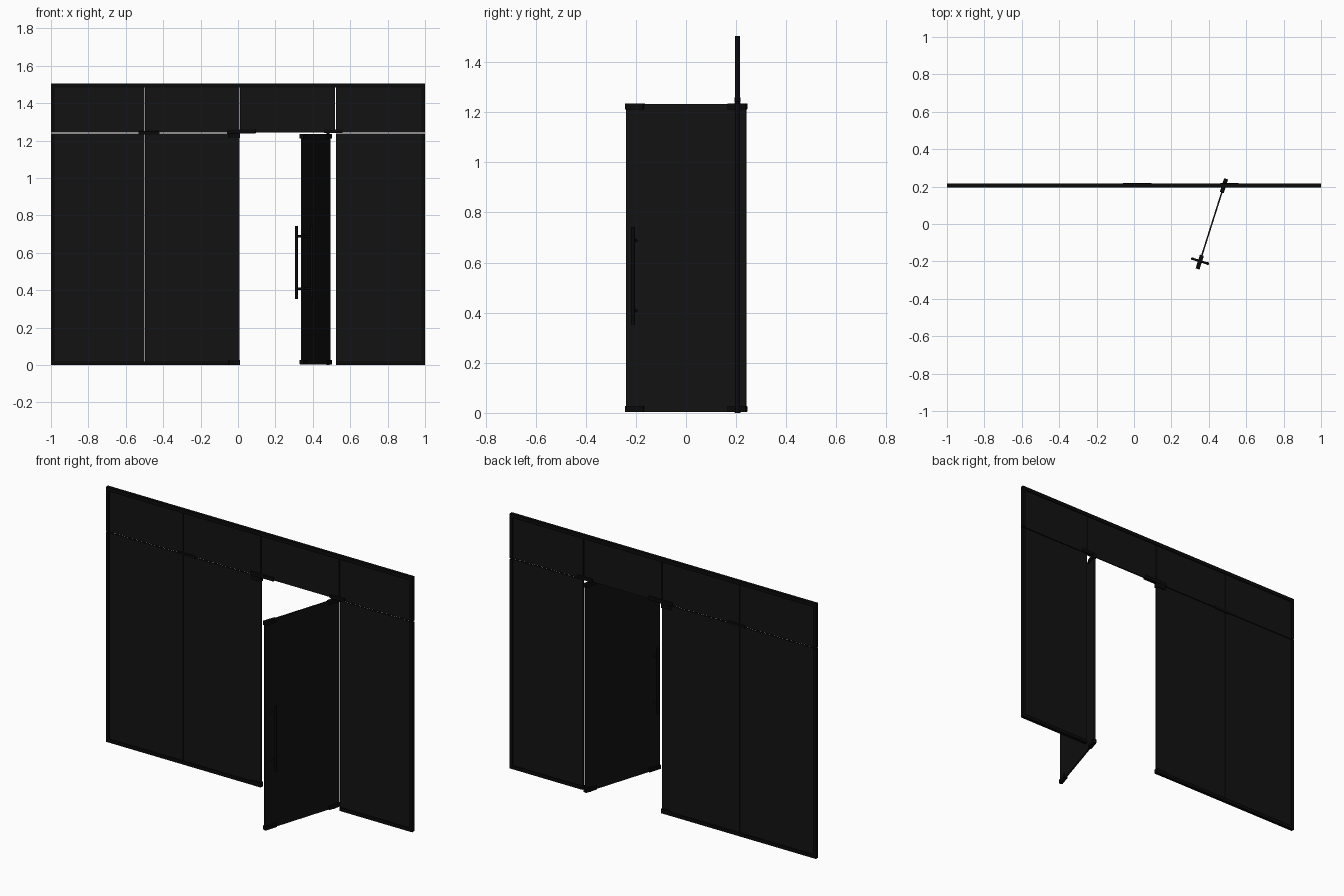
import bpy
from mathutils import Matrix, Vector

if "Cube" in bpy.data.objects:
    bpy.data.objects.remove(bpy.data.objects["Cube"])


def material(name, rgb):
    m = bpy.data.materials.new(name)
    m.diffuse_color = (*rgb, 1)
    m.use_nodes = True
    m.node_tree.nodes["Principled BSDF"].inputs["Base Color"].default_value = m.diffuse_color
    return m


GLASS = material("dark_glass", (0.006, 0.006, 0.006))
METAL = material("black_metal", (0.003, 0.003, 0.003))


def box(name, lo, hi, mat, frame=Matrix(), bevel=0.0):
    lo, hi = Vector(lo), Vector(hi)
    bpy.ops.mesh.primitive_cube_add(size=1)
    o = bpy.context.object
    o.name = name
    o.data.transform(Matrix.Translation((lo + hi) / 2) @ Matrix.Diagonal((*(hi - lo), 1)))
    o.matrix_world = frame
    o.data.materials.append(mat)
    if bevel:
        b = o.modifiers.new("edge", 'BEVEL')
        b.width, b.segments = bevel, 2
    return o


def rod(name, a, b, r, mat, frame=Matrix()):
    a, b = Vector(a), Vector(b)
    d = b - a
    bpy.ops.mesh.primitive_cylinder_add(vertices=24, radius=r, depth=d.length)
    o = bpy.context.object
    o.name = name
    o.data.transform(Matrix.Translation((a + b) / 2) @ d.to_track_quat('Z', 'Y').to_matrix().to_4x4())
    bpy.ops.object.shade_smooth_by_angle()
    o.matrix_world = frame
    o.data.materials.append(mat)
    return o


WY = 0.206          # centre line of the wall
G, R = 0.004, 0.010  # half thickness of glass and rails


def wall_box(name, x0, x1, z0, z1, half, mat, bevel=0.0):
    return box(name, (x0, WY - half, z0), (x1, WY + half, z1), mat, bevel=bevel)


# Fixed glass panels below and above the transom line
for x0, x1 in ((-0.998, -0.501), (-0.496, 0.009), (0.525, 0.998)):
    wall_box("lower_glass", x0, x1, 0.004, 1.237, G, GLASS)
for x0, x1 in ((-0.998, -0.501), (-0.496, 0.007), (0.012, 0.519), (0.525, 0.998)):
    wall_box("upper_glass", x0, x1, 1.242, 1.5, G, GLASS)

# Edge channels around the wall
wall_box("top_channel", -1, 1, 1.483, 1.505, R, METAL)
for x0, x1 in ((-1, 0.009), (0.525, 1)):
    wall_box("bottom_channel", x0, x1, 0, 0.02, R, METAL)
for x0, x1 in ((-1, -0.982), (0.982, 1)):
    wall_box("lower_side_channel", x0, x1, 0.02, 1.237, R, METAL)
    wall_box("upper_side_channel", x0, x1, 1.242, 1.483, R, METAL)

# Clamps joining the glass panels
wall_box("panel_clamp", -0.532, -0.42, 1.232, 1.25, 0.009, METAL, 0.002)
wall_box("transom_clamp", -0.06, 0.095, 1.238, 1.26, 0.012, METAL, 0.002)
wall_box("transom_corner_clamp", -0.05, 0.012, 1.213, 1.238, 0.012, METAL, 0.002)
wall_box("hinge_transom_clamp", 0.46, 0.56, 1.24, 1.26, 0.012, METAL, 0.002)
wall_box("floor_corner_clamp", -0.05, 0.012, 0, 0.027, 0.012, METAL, 0.002)

# Open door: local x runs from the hinge edge to the free edge
along = Vector((-0.302, -0.953, 0)).normalized()
side = Vector((0, 0, 1)).cross(along)
DOOR = Matrix((along, side, (0, 0, 1))).transposed().to_4x4()
DOOR.translation = (0.492, 0.240, 0)
L = 0.502
box("door_glass", (0, -G, 0.004), (L, G, 1.234), GLASS, DOOR)

# Patch fittings on the four door corners
for z0, z1 in ((0.003, 0.028), (1.211, 1.236)):
    for x0, x1 in ((-0.002, 0.075), (L - 0.075, L + 0.002)):
        box("door_patch", (x0, -0.011, z0), (x1, 0.011, z1), METAL, DOOR, 0.002)

# Pivots at floor and transom
for z0, z1 in ((0, 0.01), (1.23, 1.245)):
    rod("door_pivot", (0.035, 0, z0), (0.035, 0, z1), 0.008, METAL, DOOR)

# Pull handle bars on both faces
HX = 0.46
for s in (-1, 1):
    rod("handle_bar", (HX, s * 0.043, 0.352), (HX, s * 0.043, 0.743), 0.0075, METAL, DOOR)
for z in (0.408, 0.688):
    rod("handle_standoff", (HX, -0.043, z), (HX, 0.043, z), 0.006, METAL, DOOR)
